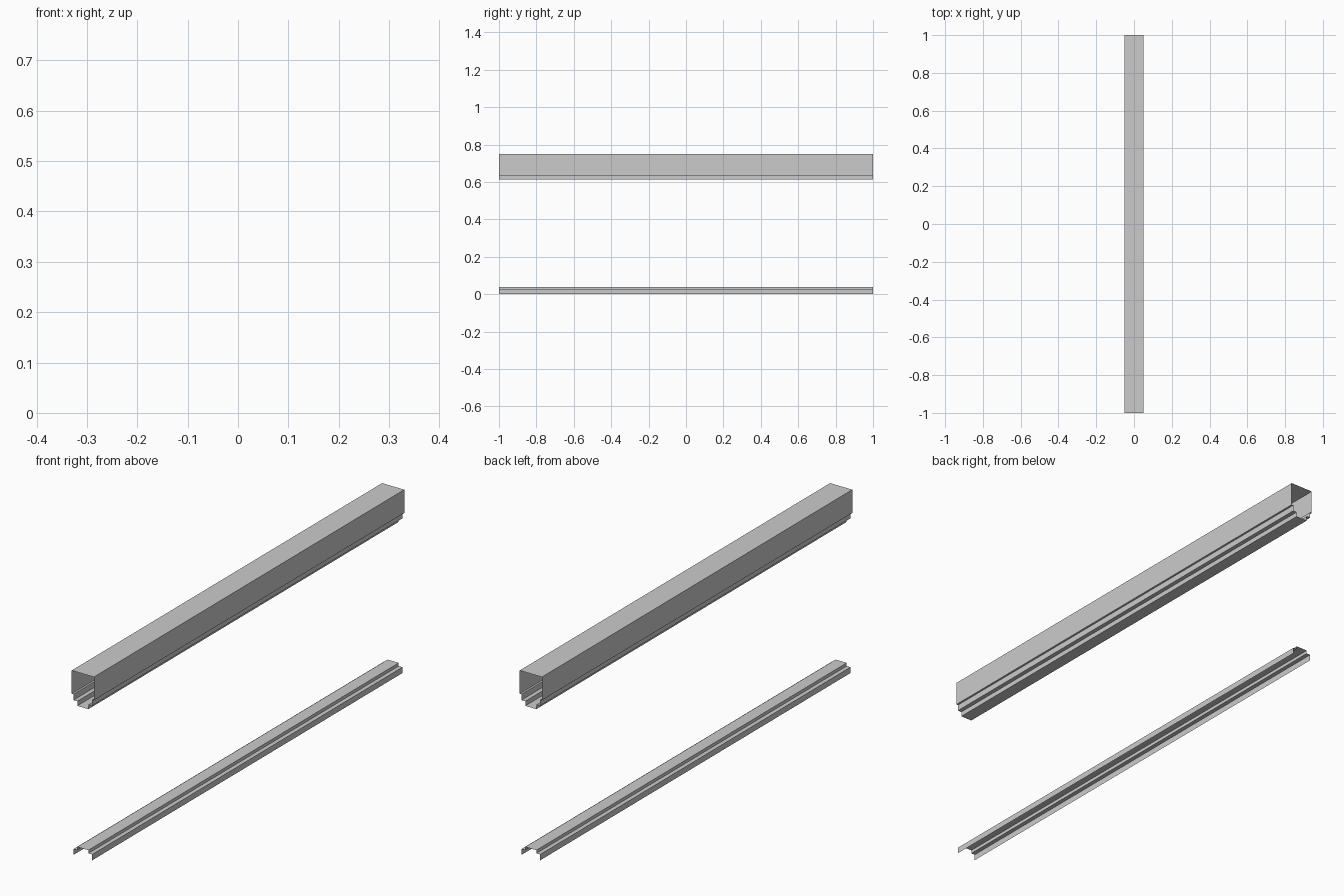
import bpy
import bmesh

if "Cube" in bpy.data.objects:
    bpy.data.objects.remove(bpy.data.objects["Cube"])

LENGTH = 2.0


def extrude_sheet(name, half_profile, closed=False):
    """Mirror a half profile (x, z) across x = 0 and sweep it along y as a thin sheet."""
    profile = half_profile + [(-x, z) for x, z in reversed(half_profile)]
    bm = bmesh.new()
    verts = [bm.verts.new((x, -LENGTH / 2, z)) for x, z in profile]
    edges = [bm.edges.new((a, b)) for a, b in zip(verts, verts[1:])]
    if closed:
        edges.append(bm.edges.new((verts[-1], verts[0])))
    result = bmesh.ops.extrude_edge_only(bm, edges=edges)
    moved = [v for v in result["geom"] if isinstance(v, bmesh.types.BMVert)]
    bmesh.ops.translate(bm, verts=moved, vec=(0, LENGTH, 0))
    bmesh.ops.recalc_face_normals(bm, faces=bm.faces)
    mesh = bpy.data.meshes.new(name)
    bm.to_mesh(mesh)
    bm.free()
    obj = bpy.data.objects.new(name, mesh)
    bpy.context.collection.objects.link(obj)
    return obj


# Upper rail: box channel with two steps narrowing to a flat underside, open ends
extrude_sheet("upper_rail", [
    (0.05, 0.75), (0.05, 0.655), (0.042, 0.655),
    (0.042, 0.631), (0.025, 0.631), (0.025, 0.612),
], closed=True)

# Lower rail: stepped hat section, open underneath
extrude_sheet("lower_rail", [
    (0.042, 0.0), (0.042, 0.024), (0.025, 0.024), (0.025, 0.037),
])
